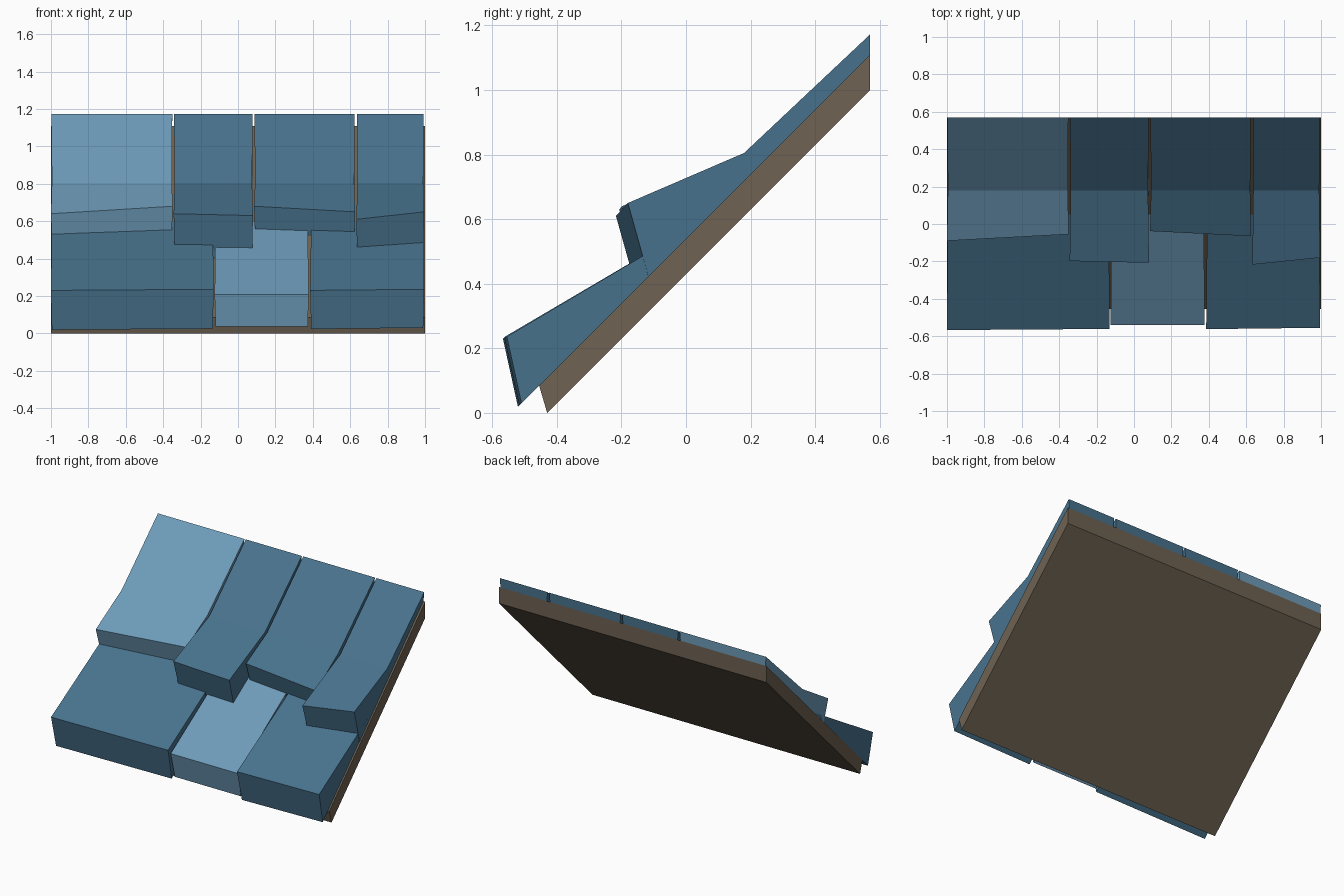
import bpy

if "Cube" in bpy.data.objects:
    bpy.data.objects.remove(bpy.data.objects["Cube"])


def material(name, color):
    m = bpy.data.materials.new(name)
    m.diffuse_color = (*color, 1)
    m.use_nodes = True
    m.node_tree.nodes["Principled BSDF"].inputs["Base Color"].default_value = m.diffuse_color
    return m


DARK = material("dark slate blue", (0.065, 0.171, 0.270))
LIGHT = material("light slate blue", (0.156, 0.332, 0.491))
WOOD = material("brown wood", (0.156, 0.122, 0.084))


def loft(name, left, right, mat):
    """Solid between two matching side outlines of (x, y, z) points."""
    n = len(left)
    faces = [tuple(range(n)), tuple(reversed(range(n, 2 * n)))]
    faces += [((i + 1) % n, i, n + i, n + (i + 1) % n) for i in range(n)]
    me = bpy.data.meshes.new(name)
    me.from_pydata(left + right, [], faces)
    me.materials.append(mat)
    ob = bpy.data.objects.new(name, me)
    bpy.context.collection.objects.link(ob)


def on_board(y):
    return y + 0.54


def butt_foot(y, z, lean):
    """Where the leaning front edge of a shingle reaches the board."""
    t = (z - on_board(y)) / (1 + lean)
    return y + lean * t, z - t


def shingle(name, x0, x1, butt0, butt1, tail, lean, mat):
    sides = []
    for x, (y, z), inset in ((x0, butt0, 0.008), (x1, butt1, -0.008)):
        fy, fz = butt_foot(y, z, lean)
        side = [(x + inset * 0.6, fy, fz), (x, y, z)]
        side += [(x + inset * (0.3 if i else 0.6), ty, tz) for i, (ty, tz) in enumerate(tail)]
        side.append((x + inset, tail[-1][0], on_board(tail[-1][0])))
        sides.append(side)
    loft(name, *sides, mat)


# Sloping wooden backing board
profile = [(-0.43, 0), (-0.455, 0.085), (0.57, 1.11), (0.57, 1.0)]
loft("backing_board", [(-1, y, z) for y, z in profile],
     [(1, y, z) for y, z in profile], WOOD)

# Upper row, bent over the lower row: x range, left and right butt edge (y, z)
upper = [
    (-1.0, -0.349, (-0.09, 0.64), (-0.055, 0.68), LIGHT),
    (-0.344, 0.08, (-0.198, 0.64), (-0.207, 0.63), DARK),
    (0.086, 0.626, (-0.038, 0.68), (-0.065, 0.65), DARK),
    (0.633, 0.995, (-0.217, 0.61), (-0.18, 0.65), DARK),
]
for i, (x0, x1, b0, b1, mat) in enumerate(upper):
    shingle(f"upper_shingle_{i + 1}", x0, x1, b0, b1,
            [(0.18, 0.805), (0.57, 1.172)], 0.28, mat)

# Lower row, wedges tucked under the upper row
lower = [
    (-1.0, -0.13, (-0.567, 0.23), (-0.561, 0.236), DARK),
    (-0.125, 0.378, (-0.54, 0.207), (-0.54, 0.207), LIGHT),
    (0.386, 0.995, (-0.562, 0.23), (-0.555, 0.236), DARK),
]
for i, (x0, x1, b0, b1, mat) in enumerate(lower):
    shingle(f"lower_shingle_{i + 1}", x0, x1, b0, b1,
            [(0.05, 0.595)], 0.22, mat)
